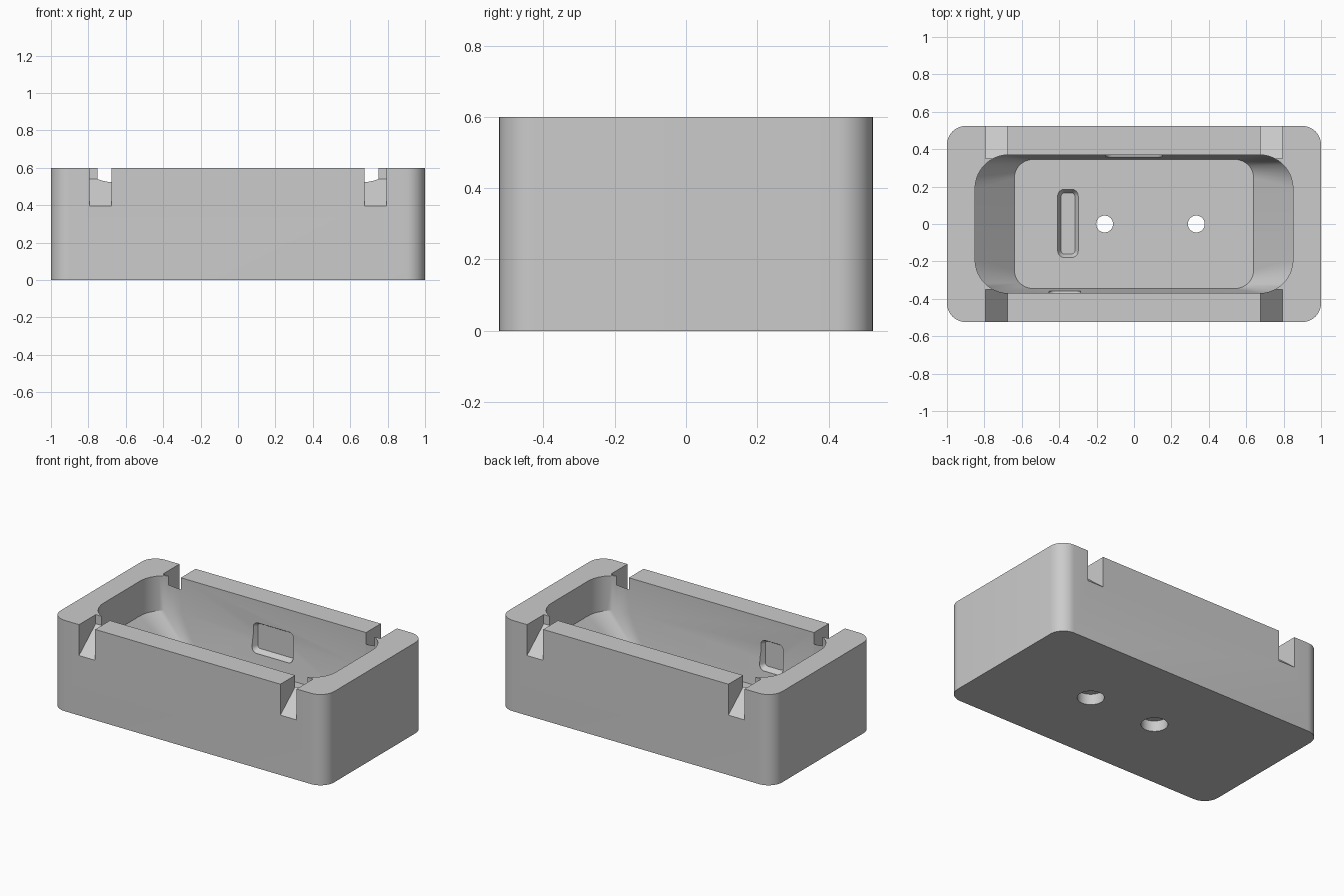
import bpy, bmesh, math
from mathutils import Matrix, Vector

cube = bpy.data.objects.get("Cube")
if cube:
    bpy.data.objects.remove(cube, do_unlink=True)

grey = bpy.data.materials.new("plain grey")
grey.use_nodes = True
grey.diffuse_color = (0.6, 0.6, 0.6, 1)
grey.node_tree.nodes["Principled BSDF"].inputs["Base Color"].default_value = (0.6, 0.6, 0.6, 1)


def rounded_rect(hx, hy, r, z, steps=10):
    """Counter-clockwise ring of points with rounded corners."""
    ring = []
    for k, (sx, sy) in enumerate([(1, 1), (-1, 1), (-1, -1), (1, -1)]):
        for i in range(steps + 1):
            a = math.pi / 2 * (k + i / steps)
            ring.append(Vector((sx * (hx - r) + r * math.cos(a),
                                sy * (hy - r) + r * math.sin(a), z)))
    return ring


def circle(r, z, n=40):
    return [Vector((r * math.cos(2 * math.pi * i / n),
                    r * math.sin(2 * math.pi * i / n), z)) for i in range(n)]


def loft(name, rings, matrix=Matrix()):
    """Closed solid skinned through a stack of matching rings."""
    bm = bmesh.new()
    rows = [[bm.verts.new(matrix @ p) for p in ring] for ring in rings]
    n = len(rows[0])
    for low, high in zip(rows, rows[1:]):
        for i in range(n):
            j = (i + 1) % n
            bm.faces.new((low[i], low[j], high[j], high[i]))
    bm.faces.new(rows[0][::-1])
    bm.faces.new(rows[-1])
    bmesh.ops.recalc_face_normals(bm, faces=bm.faces)
    mesh = bpy.data.meshes.new(name)
    bm.to_mesh(mesh)
    bm.free()
    obj = bpy.data.objects.new(name, mesh)
    bpy.context.collection.objects.link(obj)
    mesh.materials.append(grey)
    return obj


def cut(body, cutter):
    """Subtract a cutter from the body and discard it."""
    cutter.hide_render = True
    mod = body.modifiers.new("cut", 'BOOLEAN')
    mod.operation = 'DIFFERENCE'
    mod.solver = 'EXACT'
    mod.object = cutter
    bpy.context.view_layer.objects.active = body
    bpy.ops.object.modifier_apply(modifier=mod.name)
    bpy.data.objects.remove(cutter, do_unlink=True)


def pocket(name, hx, hy, depth, matrix):
    """Shallow drafted recess; local z points out of the surface."""
    draft = 0.018
    return loft(name, [rounded_rect(hx - draft, hy - draft, 0.02, -depth),
                       rounded_rect(hx, hy, 0.035, 0),
                       rounded_rect(hx, hy, 0.035, 0.05)], matrix)


# Outer block
body = loft("case_body", [rounded_rect(1, 0.524, 0.1, z) for z in (0, 0.6)])

# Cavity with sloped ends below and straight walls above
FLOOR = 0.15
cut(body, loft("cavity_cutter", [rounded_rect(0.64, 0.345, 0.1, FLOOR),
                                 rounded_rect(0.85, 0.37, 0.18, 0.37),
                                 rounded_rect(0.85, 0.37, 0.18, 0.7)]))

# Screw holes, counterbored from below
for x in (-0.157, 0.333):
    place = Matrix.Translation((x, 0, 0))
    cut(body, loft("hole_cutter", [circle(0.045, z) for z in (-0.1, 0.3)], place))
    cut(body, loft("counterbore_cutter", [circle(0.08, z) for z in (-0.1, 0.07)], place))

# Four ramped notches through the rim
for sx in (-1, 1):
    for sy in (-1, 1):
        profile = [(0.35, 0.54), (0.525, 0.395), (0.6, 0.395), (0.6, 0.7), (0.35, 0.7)]
        rings = [[Vector((sx * x, sy * y, z)) for y, z in profile] for x in (0.677, 0.795)]
        cut(body, loft("notch_cutter", rings))

# Recesses in the floor, the back wall and the front wall
cut(body, pocket("floor_pocket", 0.055, 0.182, 0.03,
                 Matrix.Translation((-0.353, 0.003, FLOOR))))
cut(body, pocket("back_pocket", 0.15, 0.1, 0.03,
                 Matrix.Translation((0, 0.365, 0.355)) @ Matrix.Rotation(math.pi / 2, 4, 'X')))
cut(body, pocket("front_pocket", 0.085, 0.1, 0.03,
                 Matrix.Translation((-0.37, -0.365, 0.355)) @ Matrix.Rotation(-math.pi / 2, 4, 'X')))

# Smooth the rounded corners, keep the edges crisp
bpy.ops.object.select_all(action='DESELECT')
body.select_set(True)
bpy.context.view_layer.objects.active = body
bpy.ops.object.shade_smooth_by_angle(angle=math.radians(25))
